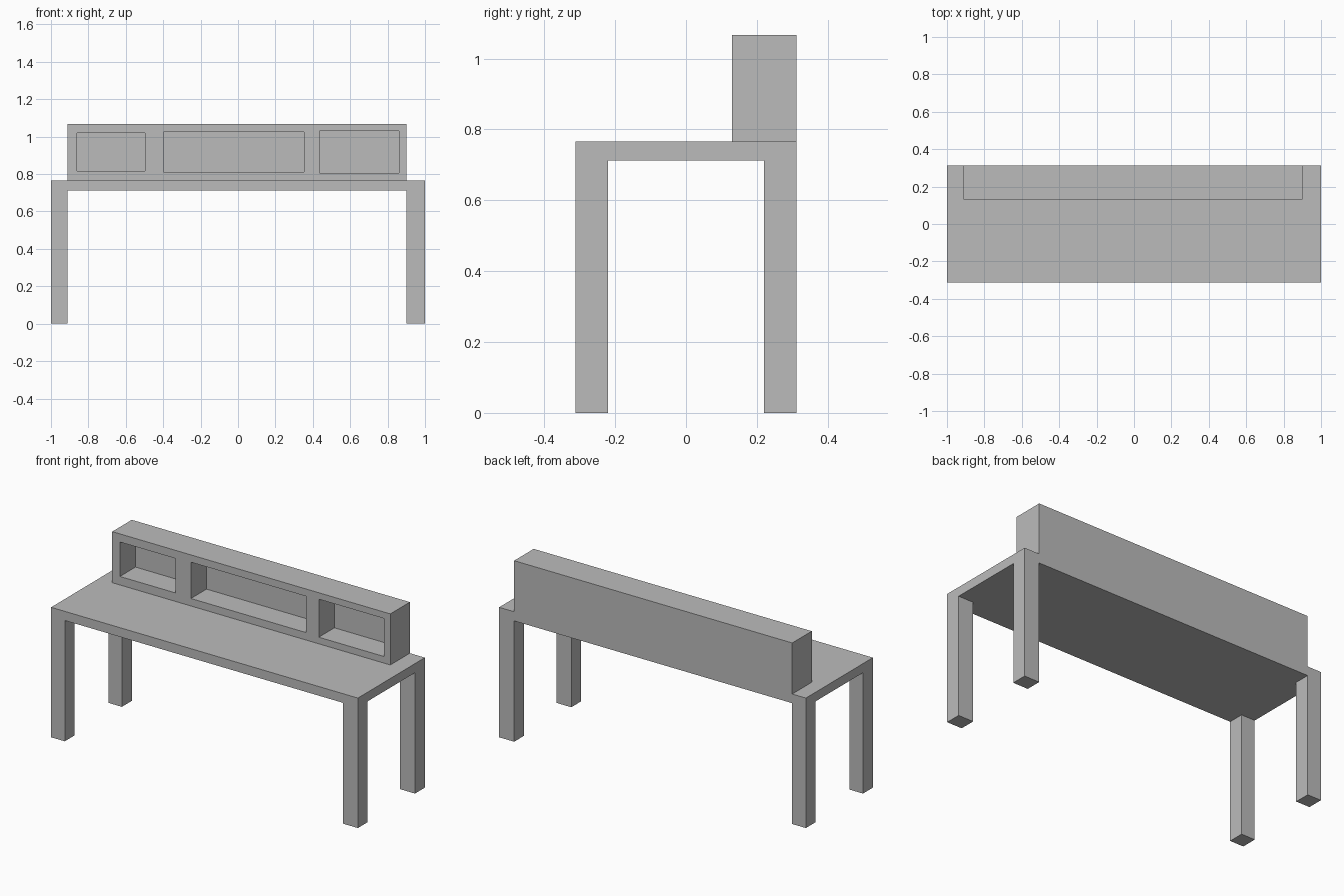
import bpy
from mathutils import Vector

default_cube = bpy.data.objects.get("Cube")
if default_cube:
    bpy.data.objects.remove(default_cube, do_unlink=True)

# Single plain finish
grey = bpy.data.materials.new("plain_grey")
grey.use_nodes = True
colour = (0.5, 0.5, 0.5, 1)
grey.diffuse_color = colour
grey.node_tree.nodes["Principled BSDF"].inputs["Base Color"].default_value = colour


def box(name, low, high):
    """Axis-aligned box between two opposite corners."""
    low, high = Vector(low), Vector(high)
    bpy.ops.mesh.primitive_cube_add(size=1, location=(low + high) / 2)
    obj = bpy.context.object
    obj.name = name
    obj.scale = high - low
    bpy.ops.object.transform_apply(location=False, rotation=False, scale=True)
    obj.data.materials.append(grey)
    return obj


HALF_DEPTH = 0.312
TOP_LOW, TOP_HIGH = 0.712, 0.766
LEG_DEPTH = 0.092
INNER_RIGHT, INNER_LEFT = -0.911, 0.902

# Table top
box("table_top", (-1, -HALF_DEPTH, TOP_LOW), (1, HALF_DEPTH, TOP_HIGH))

# Four legs, flush with the corners
for side, x0, x1 in (("right", -1, INNER_RIGHT), ("left", INNER_LEFT, 1)):
    for end, y0 in (("front", -HALF_DEPTH), ("back", HALF_DEPTH - LEG_DEPTH)):
        box(f"{end}_{side}_leg", (x0, y0, 0), (x1, y0 + LEG_DEPTH, TOP_LOW))

# Shelf box along the back edge
SHELF_FRONT = 0.13
POCKET_DEPTH = 0.145
shelf = box("back_shelf", (INNER_RIGHT, SHELF_FRONT, TOP_HIGH),
            (INNER_LEFT, HALF_DEPTH, 1.067))

# Three open compartments cut into the shelf front: x range, z range
compartments = {
    "right": (-0.861, -0.497, 0.816, 1.019),
    "middle": (-0.398, 0.353, 0.81, 1.024),
    "left": (0.436, 0.861, 0.805, 1.029),
}
for name, (x0, x1, z0, z1) in compartments.items():
    cutter = box(f"{name}_compartment_cutter", (x0, SHELF_FRONT - 0.1, z0),
                 (x1, SHELF_FRONT + POCKET_DEPTH, z1))
    cutter.hide_render = True
    cut = shelf.modifiers.new(f"{name}_compartment", "BOOLEAN")
    cut.operation = "DIFFERENCE"
    cut.solver = "EXACT"
    cut.object = cutter
    bpy.context.view_layer.objects.active = shelf
    bpy.ops.object.modifier_apply(modifier=cut.name)
    bpy.data.objects.remove(cutter, do_unlink=True)
